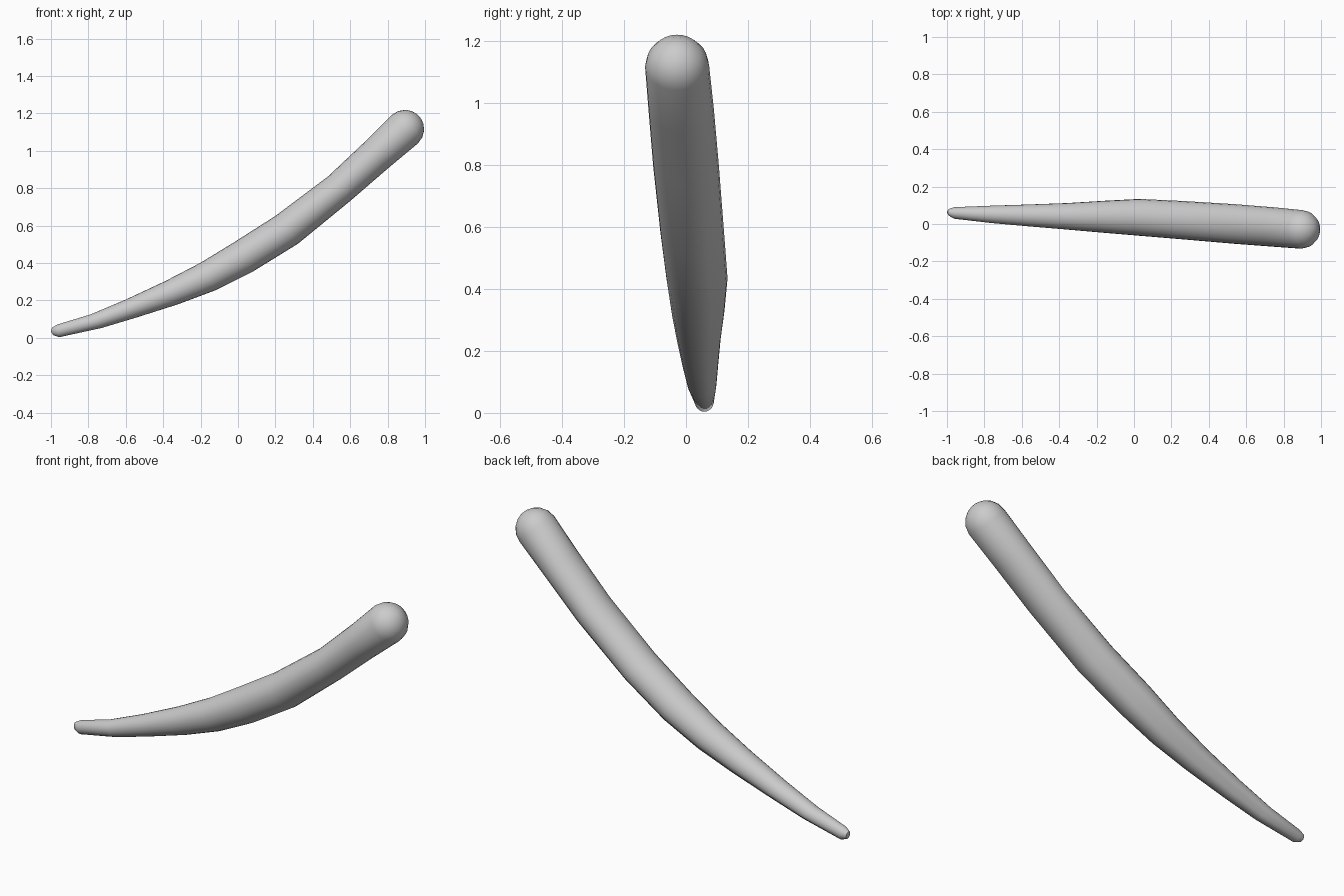
import bpy, bmesh, math
from mathutils import Vector

if "Cube" in bpy.data.objects:
    bpy.data.objects.remove(bpy.data.objects["Cube"])

# stations: upper edge x,z / lower edge x,z / front y, back y
stations = [
    (-0.995, 0.055, -0.988, 0.015, 0.045, 0.080),
    (-0.965, 0.072, -0.955, 0.004, 0.028, 0.090),
    (-0.790, 0.125, -0.730, 0.053, 0.005, 0.098),
    (-0.600, 0.205, -0.540, 0.110, -0.012, 0.104),
    (-0.390, 0.303, -0.320, 0.180, -0.030, 0.112),
    (-0.200, 0.402, -0.120, 0.255, -0.047, 0.124),
    (-0.020, 0.512, 0.080, 0.355, -0.063, 0.134),
    (0.200, 0.652, 0.320, 0.503, -0.082, 0.123),
    (0.480, 0.862, 0.600, 0.732, -0.106, 0.106),
    (0.680, 1.050, 0.800, 0.905, -0.121, 0.090),
    (0.822, 1.192, 0.962, 1.040, -0.132, 0.075),
]
N = 24


def ring(bm, up, lo, y0, y1, groove):
    up, lo = Vector((up[0], 0, up[1])), Vector((lo[0], 0, lo[1]))
    mid, half = (up + lo) / 2, (up - lo) / 2
    verts = []
    for i in range(N):
        a = 2 * math.pi * i / N
        # shallow hollow along the lower back side
        d = abs(a - math.radians(315))
        k = 1 - groove * max(0, 1 - d / math.radians(32))
        p = mid + half * math.sin(a) * k
        p.y = (y0 + y1) / 2 + (y1 - y0) / 2 * math.cos(a) * k
        verts.append(bm.verts.new(p))
    return verts


bm = bmesh.new()
rings = []
for i, (ux, uz, lx, lz, y0, y1) in enumerate(stations):
    groove = 0.10 if 2 <= i <= 7 else 0.0
    rings.append(ring(bm, (ux, uz), (lx, lz), y0, y1, groove))

# rounded thick end
ux, uz, lx, lz, y0, y1 = stations[-1]
c = Vector(((ux + lx) / 2, (uz + lz) / 2))
h = Vector(((ux - lx) / 2, (uz - lz) / 2))
axis = Vector((h.y, -h.x))
yc, yh = (y0 + y1) / 2, (y1 - y0) / 2
for t in (22, 44, 64, 80):
    s, k = math.sin(math.radians(t)), math.cos(math.radians(t))
    m = c + axis * s
    rings.append(ring(bm, m + h * k, m - h * k, yc - yh * k, yc + yh * k, 0))

for a, b in zip(rings, rings[1:]):
    for i in range(N):
        j = (i + 1) % N
        bm.faces.new((a[i], a[j], b[j], b[i]))

# close both ends with fans
for r, p in ((rings[0], (-1.0, 0.062, 0.033)),
             (rings[-1], (c.x + axis.x, yc, c.y + axis.y))):
    v = bm.verts.new(p)
    for i in range(N):
        bm.faces.new((r[i], r[(i + 1) % N], v))
bmesh.ops.recalc_face_normals(bm, faces=bm.faces)

me = bpy.data.meshes.new("curved_horn")
bm.to_mesh(me)
bm.free()
ob = bpy.data.objects.new("curved_horn", me)
bpy.context.collection.objects.link(ob)
bpy.context.view_layer.objects.active = ob
ob.select_set(True)
bpy.ops.object.shade_smooth_by_angle(angle=math.radians(40))
